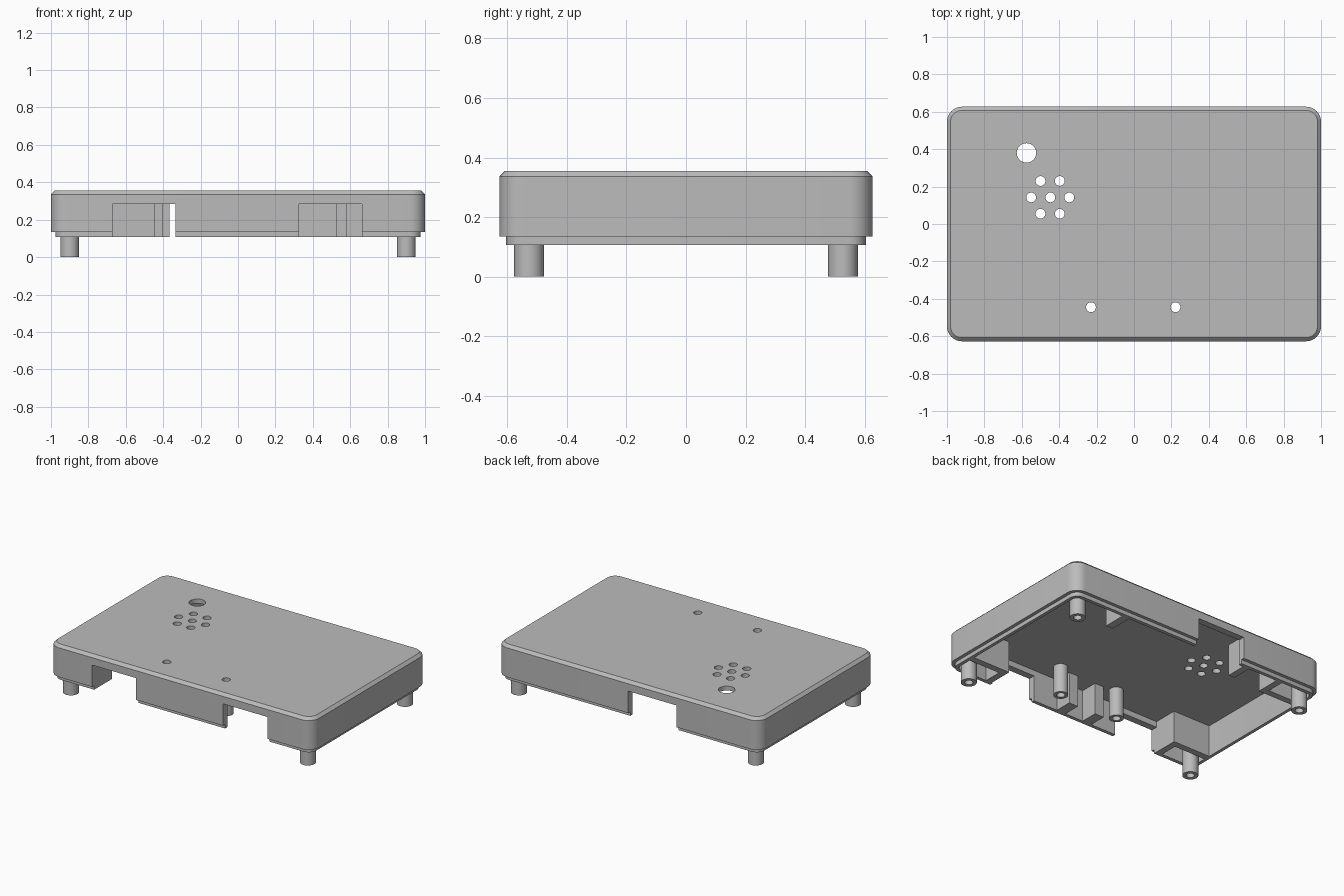
import bpy, bmesh, math

if "Cube" in bpy.data.objects:
    bpy.data.objects.remove(bpy.data.objects["Cube"])

CEIL = 0.325      # underside of the lid
RIM = 0.107       # lowest edge of the walls

grey = bpy.data.materials.new("plastic_grey")
grey.diffuse_color = (0.5, 0.5, 0.5, 1)
grey.use_nodes = True
grey.node_tree.nodes["Principled BSDF"].inputs["Base Color"].default_value = grey.diffuse_color


def finish(bm, name, mat=True):
    bmesh.ops.recalc_face_normals(bm, faces=bm.faces)
    me = bpy.data.meshes.new(name)
    bm.to_mesh(me)
    bm.free()
    ob = bpy.data.objects.new(name, me)
    bpy.context.collection.objects.link(ob)
    if mat:
        me.materials.append(grey)
    return ob


def smooth(ob):
    bpy.ops.object.select_all(action='DESELECT')
    ob.select_set(True)
    bpy.context.view_layer.objects.active = ob
    bpy.ops.object.shade_smooth_by_angle(angle=math.radians(30))


def rounded_rect(hx, hy, r, n=8):
    pts = []
    for i, (sx, sy) in enumerate([(1, 1), (-1, 1), (-1, -1), (1, -1)]):
        for k in range(n + 1):
            a = math.radians(90) * (i + k / n)
            pts.append((sx * (hx - r) + r * math.cos(a), sy * (hy - r) + r * math.sin(a)))
    return pts


def bridge(bm, a, b):
    for i in range(len(a)):
        j = (i + 1) % len(a)
        bm.faces.new((a[i], a[j], b[j], b[i]))


def box(name, x0, x1, y0, y1, z0=RIM, z1=CEIL + 0.01, mat=True):
    bm = bmesh.new()
    bmesh.ops.create_cube(bm, size=1)
    for v in bm.verts:
        v.co = (x0 + (v.co.x + 0.5) * (x1 - x0), y0 + (v.co.y + 0.5) * (y1 - y0),
                z0 + (v.co.z + 0.5) * (z1 - z0))
    return finish(bm, name, mat)


def cylinder(name, x, y, r, z0, z1):
    bm = bmesh.new()
    bmesh.ops.create_cone(bm, cap_ends=True, segments=32, radius1=r, radius2=r, depth=z1 - z0)
    bmesh.ops.translate(bm, verts=bm.verts, vec=(x, y, (z0 + z1) / 2))
    return finish(bm, name, False)


def tube(name, x, y, r, hole, z0, hole_top, n=32):
    """Post with a round bore, open below; it ends in the lid."""
    bm = bmesh.new()
    loops = []
    for rad, z in [(r, CEIL + 0.005), (r, z0), (hole, z0), (hole, hole_top)]:
        loops.append([bm.verts.new((x + rad * math.cos(2 * math.pi * i / n),
                                    y + rad * math.sin(2 * math.pi * i / n), z)) for i in range(n)])
    for a, b in zip(loops, loops[1:]):
        bridge(bm, a, b)
    if hole_top < CEIL:
        bm.faces.new(loops[0])
        bm.faces.new(loops[-1])
    else:
        bridge(bm, loops[-1], loops[0])
    smooth(finish(bm, name))


# Hollow case: inner ceiling, inner wall, stepped lip, outer wall, chamfered lid
bm = bmesh.new()
loops = []
for z, hx, hy, r in [(CEIL, 0.955, 0.58, 0.035), (RIM, 0.955, 0.58, 0.035),
                     (RIM, 0.977, 0.604, 0.057), (0.135, 0.977, 0.604, 0.057),
                     (0.135, 1.0, 0.627, 0.08), (0.336, 1.0, 0.627, 0.08),
                     (0.355, 0.981, 0.608, 0.061)]:
    loops.append([bm.verts.new((x, y, z)) for x, y in rounded_rect(hx, hy, r)])
for a, b in zip(loops, loops[1:]):
    bridge(bm, a, b)
bm.faces.new(loops[0])
bm.faces.new(loops[-1])
case = finish(bm, "case")

# Cutters: connector openings in the walls and round holes in the lid
LED = [(-0.23, -0.445), (0.222, -0.445)]
SPEAKER = [(-0.5, 0.23), (-0.397, 0.23), (-0.55, 0.142), (-0.447, 0.142),
           (-0.346, 0.142), (-0.5, 0.055), (-0.397, 0.055)]
cutters = [box("cut_front_left", -0.67, -0.334, -0.7, -0.54, 0, 0.285, False),
           box("cut_front_right", 0.325, 0.662, -0.7, -0.54, 0, 0.285, False),
           box("cut_back", -0.366, 0.0, 0.54, 0.7, 0, 0.285, False),
           cylinder("cut_button", -0.575, 0.38, 0.052, 0.3, 0.4)]
cutters += [cylinder("cut_hole", x, y, 0.026, 0.3, 0.4) for x, y in LED + SPEAKER]
bpy.context.view_layer.objects.active = case
for c in cutters:
    m = case.modifiers.new("cut", 'BOOLEAN')
    m.operation, m.solver, m.object = 'DIFFERENCE', 'EXACT', c
    bpy.ops.object.modifier_apply(modifier=m.name)
for c in cutters:
    bpy.data.objects.remove(c)
smooth(case)

# Corner screw posts and light guide tubes
for x in (-0.9, 0.9):
    for y in (-0.527, 0.527):
        tube("corner_post", x, y, 0.05, 0.026, 0.0, 0.15)
for x, y in LED:
    tube("light_tube", x, y, 0.046, 0.026, 0.125, CEIL + 0.005)

# Corner guards: two plates meeting at a right angle
T = 0.045
for sx, sy in [(-1, -1), (1, -1), (-1, 1)]:
    xs = sorted((sx * 0.67, sx * (0.67 + T)))
    ys = sorted((sy * 0.41, sy * 0.59))
    box("guard_side", *xs, *ys)
    box("guard_face", *sorted((sx * (0.67 + T), sx * 0.965)), *sorted((sy * 0.41, sy * (0.41 + T))))

# Ribs inside the back and front walls
box("back_rib", -0.446, -0.40, 0.44, 0.59)
box("back_rib", 0.527, 0.58, 0.42, 0.59)
for s in (-1, 1):
    box("front_rib", *sorted((s * 0.07, s * 0.14)), -0.59, -0.46)
